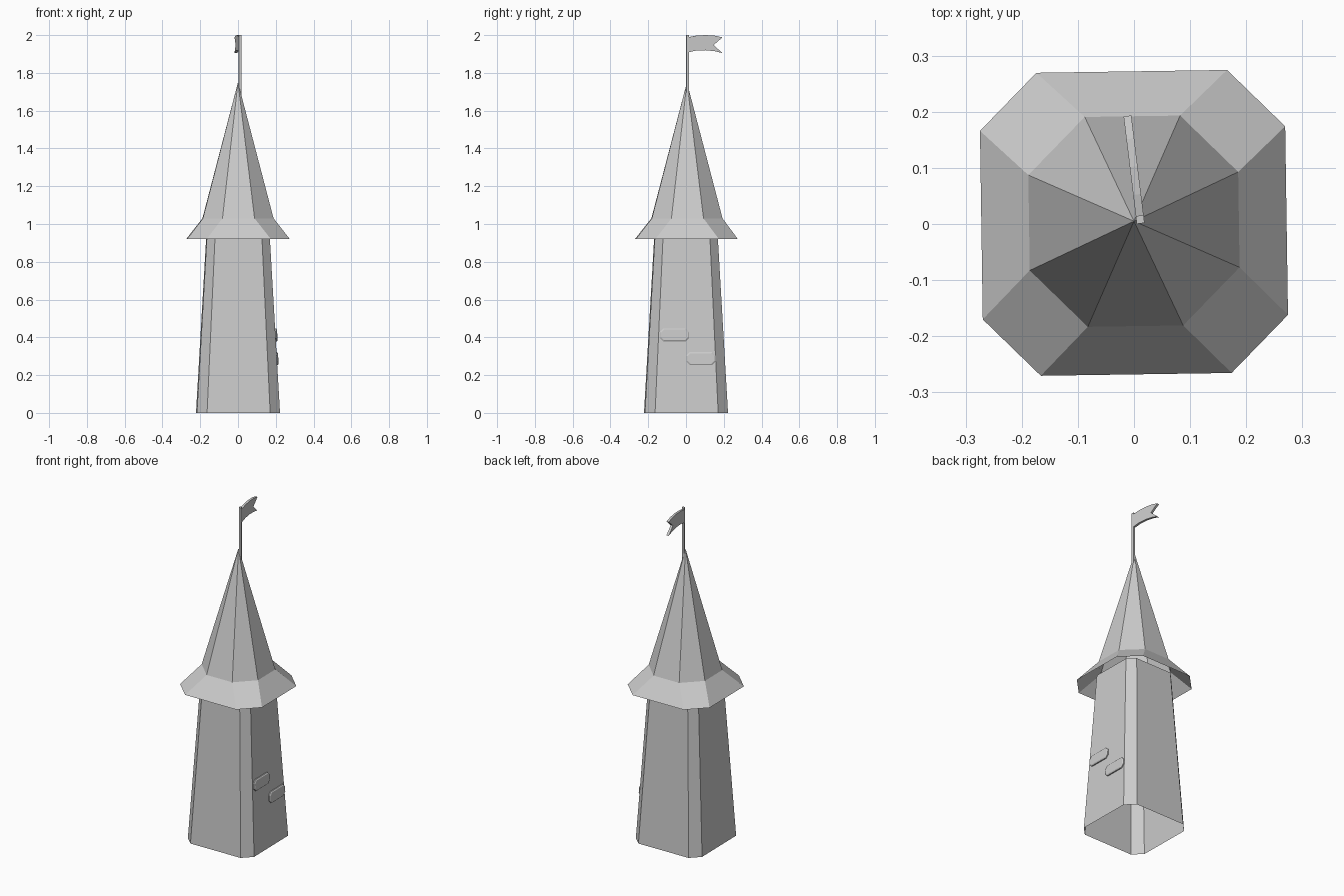
import bpy
from math import radians, atan
from mathutils import Matrix, Vector

if "Cube" in bpy.data.objects:
    bpy.data.objects.remove(bpy.data.objects["Cube"])

TWIST = Matrix.Rotation(radians(0.85), 4, 'Z')  # whole tower is turned very slightly


def add_mesh(name, verts, faces, matrix=Matrix()):
    mesh = bpy.data.meshes.new(name)
    mesh.from_pydata([matrix @ Vector(v) for v in verts], [], faces)
    obj = bpy.data.objects.new(name, mesh)
    bpy.context.collection.objects.link(obj)
    return obj


def chamfered(a, b, c):
    """Rectangle of half sizes a, b with corners cut by c (8 points)."""
    return [(a, -b + c), (a, b - c), (a - c, b), (-a + c, b),
            (-a, b - c), (-a, -b + c), (-a + c, -b), (a - c, -b)]


def loft_faces(rings, n=8):
    return [(r * n + i, r * n + (i + 1) % n, (r + 1) * n + (i + 1) % n, (r + 1) * n + i)
            for r in range(rings - 1) for i in range(n)]


# Tapered body, open at the bottom
BASE, SLOPE, TOP = 0.22, 0.0575, 0.97
verts = [(x, y, 0) for x, y in chamfered(BASE, BASE, 0.053)]
top_half = BASE - SLOPE * TOP
verts += [(x, y, TOP) for x, y in chamfered(top_half, top_half, 0.042)]
add_mesh("tower_body", verts, loft_faces(2), TWIST)

# Roof: flared brim and steep eight-sided spire
verts = [(x, y + 0.002, 0.92) for x, y in chamfered(0.272, 0.27, 0.102)]
verts += [(x, y + 0.005, 1.03) for x, y in chamfered(0.187, 0.187, 0.102)]
verts.append((0, 0.005, 1.75))
faces = loft_faces(2) + [(8 + i, 8 + (i + 1) % 8, 16) for i in range(8)]
add_mesh("roof", verts, faces, TWIST)

# Two raised bricks lying on the sloped right wall
for name, y, z in (("upper_brick", -0.064, 0.412), ("lower_brick", 0.076, 0.287)):
    verts = []
    for depth, inset in ((-0.005, 0), (0.006, 0), (0.01, 0.006)):
        verts += [(depth, p, q) for p, q in
                  chamfered(0.077 - inset, 0.034 - inset, 0.018 - inset * 0.5)]
    faces = loft_faces(3) + [tuple(range(16, 24))]
    place = (TWIST @ Matrix.Translation((BASE - SLOPE * z, y, z))
             @ Matrix.Rotation(-atan(SLOPE), 4, 'Y'))
    add_mesh(name, verts, faces, place)

# Flag pole and swallow-tailed flag share one slightly turned frame
frame = Matrix.Translation((0.011, 0.008, 0)) @ Matrix.Rotation(radians(7), 4, 'Z')
w = 0.007
square = [(w, -w), (w, w), (-w, w), (-w, -w)]
verts = [(x, y, z) for z in (1.66, 2.0) for x, y in square]
add_mesh("flag_pole", verts, loft_faces(2, 4) + [(3, 2, 1, 0), (4, 5, 6, 7)], frame)

outline = [(0.0, 1.908), (0.045, 1.918), (0.095, 1.92), (0.145, 1.915), (0.186, 1.905),
           (0.138, 1.947), (0.186, 1.988), (0.145, 1.997), (0.095, 2.0),
           (0.045, 1.997), (0.0, 1.988)]
n = len(outline)
verts = [(x, y, z) for x in (-w, w) for y, z in outline]
add_mesh("flag", verts,
         loft_faces(2, n) + [tuple(reversed(range(n))), tuple(range(n, 2 * n))], frame)
